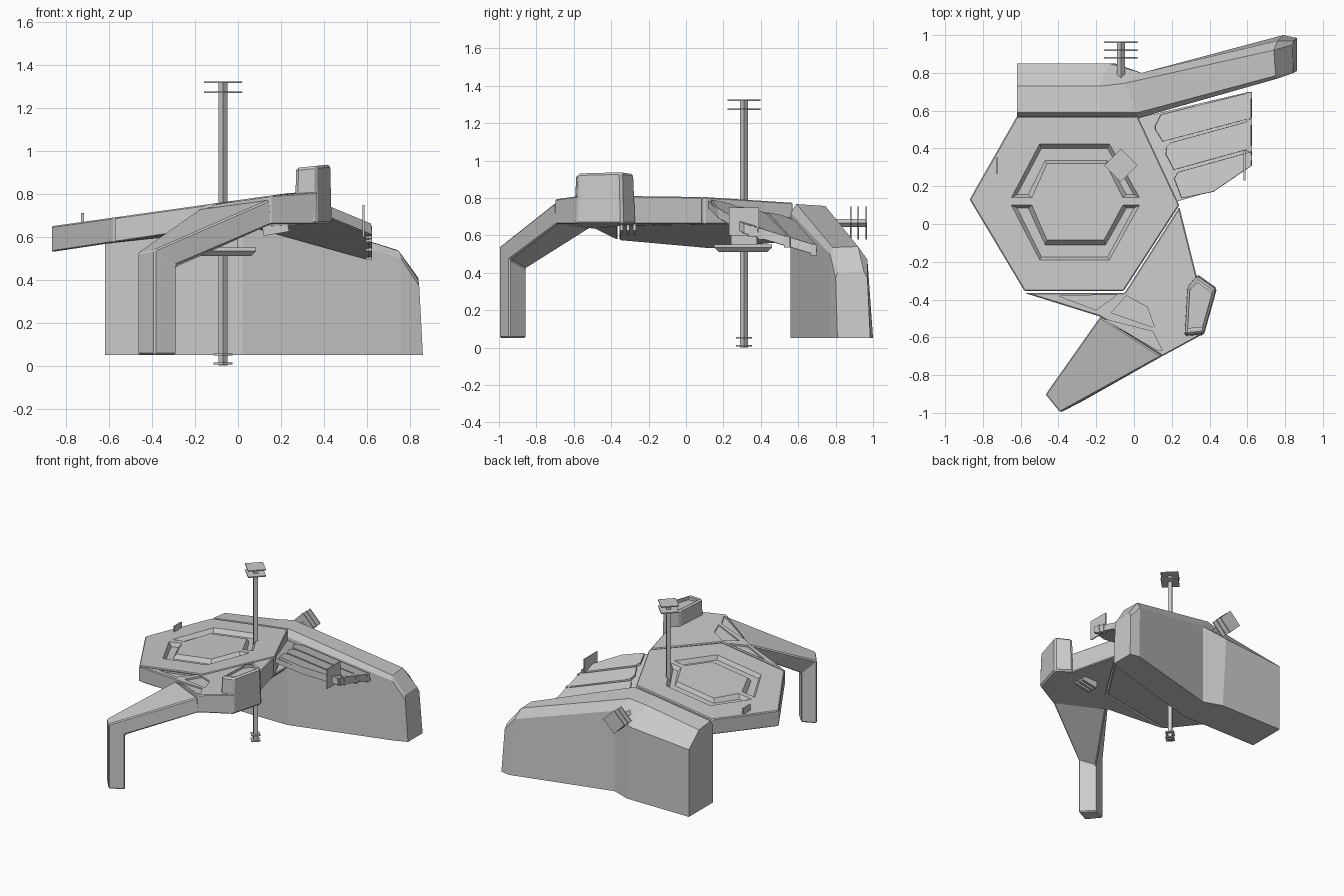
import bpy, bmesh, math
from mathutils import Vector, Matrix

grey = bpy.data.materials.new("plain_grey")
grey.diffuse_color = (0.6, 0.6, 0.6, 1)


def finish(name, bm):
    bmesh.ops.recalc_face_normals(bm, faces=bm.faces)
    me = bpy.data.meshes.new(name)
    bm.to_mesh(me)
    bm.free()
    ob = bpy.data.objects.new(name, me)
    bpy.context.collection.objects.link(ob)
    me.materials.append(grey)
    return ob


def loft(name, rings):
    """Skin a list of equal-length point rings and cap both ends."""
    bm = bmesh.new()
    vs = [[bm.verts.new(p) for p in r] for r in rings]
    n = len(vs[0])
    for a, b in zip(vs, vs[1:]):
        for i in range(n):
            j = (i + 1) % n
            bm.faces.new((a[i], a[j], b[j], b[i]))
    bm.faces.new(vs[0])
    bm.faces.new(vs[-1])
    return finish(name, bm)


def slab(name, poly, low, high, poly_top=None):
    """Prism over a plan outline; low and high are functions of x, y."""
    return loft(name, [[(x, y, low(x, y)) for x, y in poly],
                       [(x, y, high(x, y)) for x, y in (poly_top or poly)]])


def box(name, centre, size, rot=None):
    bm = bmesh.new()
    bmesh.ops.create_cube(bm, size=1)
    m = Matrix.Translation(centre) @ (rot or Matrix()) @ Matrix.Diagonal((*size, 1))
    bmesh.ops.transform(bm, matrix=m, verts=bm.verts)
    return finish(name, bm)


def shrink(poly, f):
    cx = sum(p[0] for p in poly) / len(poly)
    cy = sum(p[1] for p in poly) / len(poly)
    return [(cx + (x - cx) * f, cy + (y - cy) * f) for x, y in poly]


def cut(ob, cutter):
    mod = ob.modifiers.new("cut", 'BOOLEAN')
    mod.operation, mod.solver, mod.object = 'DIFFERENCE', 'EXACT', cutter
    bpy.context.view_layer.objects.active = ob
    bpy.ops.object.modifier_apply(modifier=mod.name)
    bpy.data.objects.remove(cutter)


def bevel(ob, width):
    mod = ob.modifiers.new("bevel", 'BEVEL')
    mod.width, mod.segments = width, 1
    bpy.context.view_layer.objects.active = ob
    bpy.ops.object.modifier_apply(modifier=mod.name)


def level(z):
    return lambda x, y: z


def top(x, y):
    return min(0.65 + 0.14 * (x + 0.87), 0.81)


def under(x, y):
    return min(0.53 + 0.15 * (x + 0.87), 0.66)


def above(f, d):
    return lambda x, y: f(x, y) + d


# Tilted hexagonal deck with two half-ring channels
deck = slab("hexagonal_deck", [(-0.62, 0.57), (0.02, 0.57), (0.24, 0.10), (-0.055, -0.355),
                               (-0.58, -0.355), (-0.87, 0.13)], under, top)
bevel(deck, 0.006)
upper = [(-0.65, 0.14), (-0.50, 0.425), (-0.13, 0.425), (0.03, 0.14),
         (-0.06, 0.14), (-0.15, 0.32), (-0.46, 0.32), (-0.54, 0.14)]
upper_floor = [(-0.62, 0.155), (-0.49, 0.40), (-0.14, 0.40), (0.0, 0.155),
               (-0.04, 0.155), (-0.14, 0.335), (-0.47, 0.335), (-0.56, 0.155)]
lower = [(-0.65, 0.10), (-0.50, -0.19), (-0.13, -0.19), (0.03, 0.10),
         (-0.06, 0.10), (-0.16, -0.085), (-0.46, -0.085), (-0.54, 0.10)]
lower_floor = [(-0.62, 0.085), (-0.49, -0.175), (-0.14, -0.175), (0.0, 0.085),
               (-0.04, 0.085), (-0.15, -0.11), (-0.47, -0.11), (-0.56, 0.085)]
for edge, floor in ((upper, upper_floor), (lower, lower_floor)):
    cut(deck, slab("channel_cutter", floor, above(top, -0.03), above(top, 0.001), edge))

# Front shoulder plate with shallow triangular recesses
front = slab("front_shoulder", [(-0.58, -0.365), (-0.18, -0.49), (0.15, -0.70), (0.37, -0.58),
                                (0.33, -0.27), (0.24, 0.09), (-0.05, -0.365)], under, top)
bevel(front, 0.006)
for tri in ([(-0.40, -0.38), (-0.09, -0.375), (-0.20, -0.455)],
            [(-0.04, -0.38), (-0.12, -0.47), (0.11, -0.55), (0.07, -0.44)],
            [(-0.17, -0.50), (0.10, -0.57), (0.15, -0.67), (0.12, -0.665)]):
    cut(front, slab("recess_cutter", tri, above(top, -0.014), above(top, 0.02)))

# Front arm and leg
hip = [(-0.18, -0.49, 0.73), (0.15, -0.70, 0.775), (0.16, -0.69, 0.66), (-0.15, -0.48, 0.66)]
knee = [(-0.47, -0.90, 0.525), (-0.39, -0.998, 0.54), (-0.285, -0.945, 0.47), (-0.37, -0.855, 0.42)]
foot = [(x, y, 0.05) for x, y, z in knee]
bevel(loft("front_arm_and_leg", [hip, knee, foot]), 0.008)

# Corner block with recessed cap
pent = [(0.265, -0.60), (0.37, -0.59), (0.44, -0.34), (0.335, -0.265), (0.28, -0.33)]
block = slab("corner_block", pent, level(0.66), lambda x, y: 0.895 + 0.1 * x, shrink(pent, 0.93))
bevel(block, 0.012)
cut(block, slab("cap_cutter", shrink(pent, 0.72), level(0.905), level(1.0)))

# Rear wall continuing into the swept side wall
rear = [
    [(-.62, .56, .05), (-.62, .56, .64), (-.62, .59, .68), (-.62, .73, .665), (-.62, .85, .56), (-.62, .85, .05)],
    [(-.18, .56, .05), (-.18, .56, .70), (-.18, .59, .742), (-.18, .73, .735), (-.13, .85, .60), (-.10, .85, .05)],
    [(.02, .56, .05), (.02, .56, .72), (.02, .59, .767), (-.05, .745, .757), (.04, .80, .66), (.04, .80, .05)],
    [(.76, .77, .05), (.76, .77, .50), (.75, .785, .535), (.74, .92, .54), (.76, .97, .47), (.79, 1.0, .05)],
    [(.862, .81, .05), (.845, .80, .37), (.84, .81, .40), (.84, .95, .41), (.845, .97, .37), (.862, .985, .05)]]
loft("rear_wall", rear)


# Sloping side panel with three raised fins
def slope(x, y):
    return 0.775 - 0.21 * (x - 0.24) - 0.3 * (y - 0.2)


slab("fin_base", [(0.02, 0.57), (0.23, 0.12), (0.42, 0.175), (0.61, 0.31), (0.61, 0.70), (0.10, 0.58)],
     above(slope, -0.055), above(slope, -0.018))
for poly in ([(0.11, 0.52), (0.14, 0.58), (0.625, 0.70), (0.625, 0.56), (0.15, 0.435), (0.11, 0.50)],
             [(0.17, 0.41), (0.19, 0.43), (0.625, 0.55), (0.625, 0.40), (0.21, 0.285), (0.165, 0.37)],
             [(0.21, 0.24), (0.23, 0.275), (0.625, 0.385), (0.625, 0.31), (0.42, 0.17), (0.25, 0.135)]):
    slab("raised_fin", poly, above(slope, -0.05), slope, shrink(poly, 0.98))
for y in (0.35, 0.40, 0.54, 0.68):
    box("fin_end_tab", (0.61, y, slope(0.61, y) - 0.03), (0.03, 0.03, 0.06))

# Small upright blades
box("side_blade", (0.585, 0.31, 0.675), (0.008, 0.16, 0.15))
box("deck_blade", (-0.725, 0.31, 0.685), (0.012, 0.085, 0.055))

# Vertical mast with diamond plates
turn = Matrix.Rotation(math.radians(45), 4, 'Z')
PX, PY = -0.07, 0.31
box("mast", (PX, PY, 0.66), (0.03, 0.03, 1.32), turn)
for z, s in ((1.322, 0.125), (1.275, 0.125), (0.052, 0.062), (0.01, 0.062)):
    box("mast_plate", (PX, PY, z), (s, s, 0.008), turn)

# Rear boom with diamond plates
spin = Matrix.Rotation(math.radians(45), 4, 'Y')
box("rear_boom", (PX, 0.85, 0.667), (0.03, 0.23, 0.03), spin)
for y in (0.88, 0.92, 0.963):
    box("boom_plate", (PX, y, 0.667), (0.125, 0.008, 0.125), spin)

# Mast collar under the deck
pad = [(-0.21, 0.15), (0.085, 0.15), (0.085, 0.46), (-0.21, 0.46)]
slab("mast_collar", shrink(pad, 0.85), level(0.512), level(0.535), pad)
slab("collar_rim", pad, level(0.535), level(0.55))
box("collar_neck", (PX, PY, 0.60), (0.14, 0.14, 0.12))

# Three short vanes beneath the shoulder
for y in (-0.345, -0.31, -0.275):
    box("under_vane", (0.175, y, 0.64), (0.12, 0.018, 0.05),
        Matrix.Rotation(math.radians(-10), 4, 'Y'))
